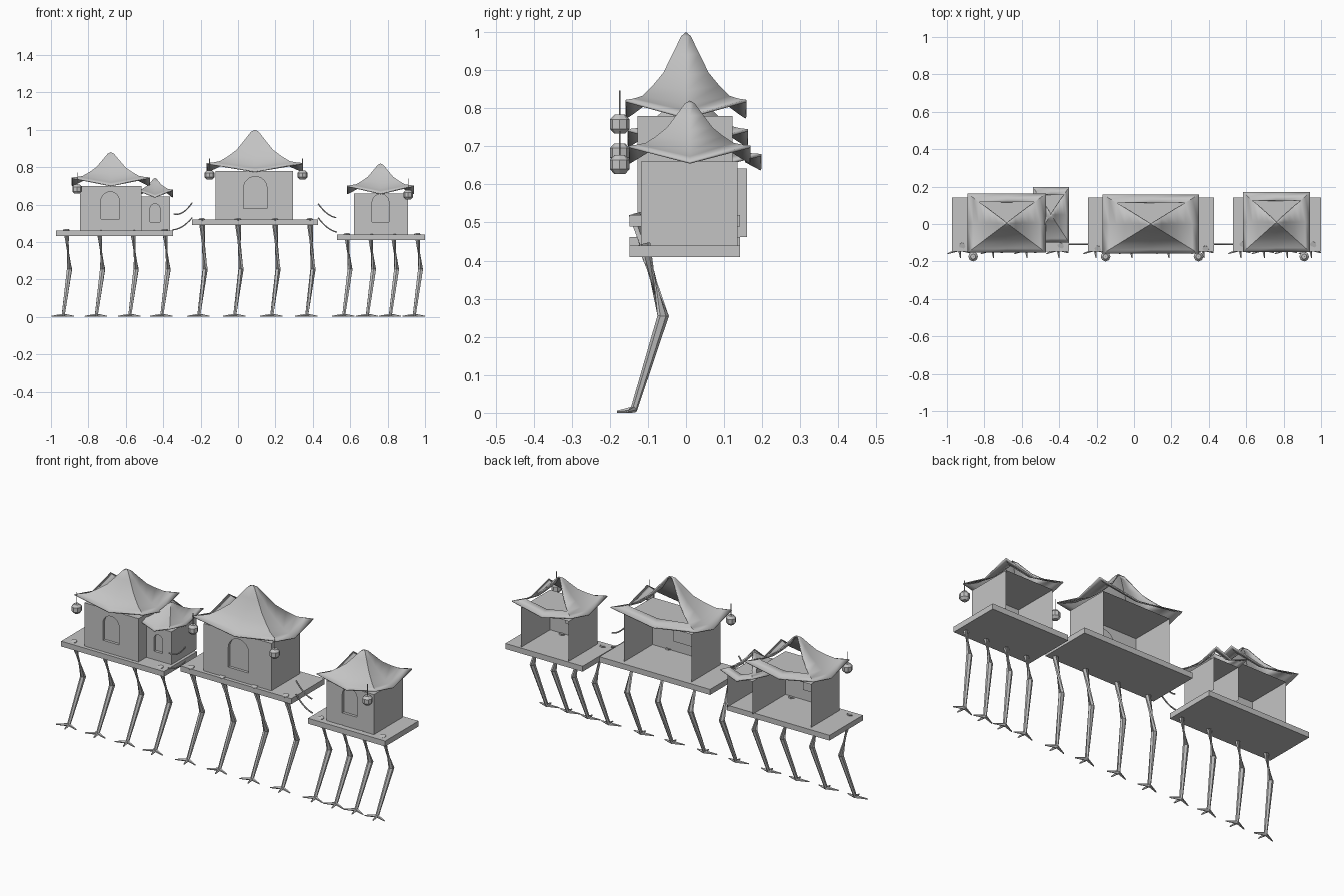
import bpy, bmesh, math
from mathutils import Vector

cube = bpy.data.objects.get("Cube")
if cube:
    bpy.data.objects.remove(cube, do_unlink=True)

grey = bpy.data.materials.new("plain_grey")
grey.use_nodes = True
tone = (0.55, 0.55, 0.55, 1)
grey.diffuse_color = tone
grey.node_tree.nodes["Principled BSDF"].inputs["Base Color"].default_value = tone


def finish(name, bm, smooth=None, recalc=True):
    """Turn a bmesh into a named object."""
    if recalc:
        bmesh.ops.recalc_face_normals(bm, faces=bm.faces[:])
    mesh = bpy.data.meshes.new(name)
    bm.to_mesh(mesh)
    bm.free()
    mesh.materials.append(grey)
    ob = bpy.data.objects.new(name, mesh)
    bpy.context.collection.objects.link(ob)
    if smooth:
        bpy.ops.object.select_all(action='DESELECT')
        ob.select_set(True)
        bpy.context.view_layer.objects.active = ob
        bpy.ops.object.shade_smooth_by_angle(angle=math.radians(smooth))
    return ob


def add_tube(bm, points, radii, sides=6):
    """Loft a tapered tube through the points."""
    pts = [Vector(p) for p in points]
    rings = []
    for i, p in enumerate(pts):
        along = pts[min(i + 1, len(pts) - 1)] - pts[max(i - 1, 0)]
        turn = along.to_track_quat('Z', 'Y')
        ring = []
        for k in range(sides):
            a = math.tau * k / sides
            ring.append(bm.verts.new(p + turn @ Vector((math.cos(a), math.sin(a), 0)) * radii[i]))
        rings.append(ring)
    for low, high in zip(rings, rings[1:]):
        for k in range(sides):
            m = (k + 1) % sides
            bm.faces.new((low[k], low[m], high[m], high[k]))
    bm.faces.new(rings[0][::-1])
    bm.faces.new(rings[-1])


def platform(name, x0, x1, z0, z1):
    bm = bmesh.new()
    bmesh.ops.create_cube(bm, size=1)
    for v in bm.verts:
        v.co = (x0 if v.co.x < 0 else x1, -0.148 if v.co.y < 0 else 0.142,
                z0 if v.co.z < 0 else z1)
    finish(name, bm)


def house(name, x0, x1, y0, y1, z0, z1, window):
    """Open-backed room with an arched recess in the front wall."""
    wx0, wx1, wz0, wz1 = window
    r = (wx1 - wx0) / 2
    mid = (wx0 + wx1) / 2
    spring = wz1 - r
    bm = bmesh.new()

    def face(*pts):
        bm.faces.new([bm.verts.new(p) for p in pts])

    def front(*pts):
        face(*[(x, y0, z) for x, z in pts])

    arch = [(mid - r * math.cos(math.pi * k / 12), spring + r * math.sin(math.pi * k / 12))
            for k in range(13)]
    # front wall around the opening
    front((x0, z0), (wx0, z0), (wx0, z1), (x0, z1))
    front((wx1, z0), (x1, z0), (x1, z1), (wx1, z1))
    front((wx0, z0), (wx1, z0), (wx1, wz0), (wx0, wz0))
    for (ax, az), (bx, bz) in zip(arch, arch[1:]):
        front((ax, az), (bx, bz), (bx, z1), (ax, z1))
    # window reveal and its back panel
    outline = arch + [(wx1, wz0), (wx0, wz0)]
    deep = y0 + 0.015
    for (ax, az), (bx, bz) in zip(outline, outline[1:] + outline[:1]):
        face((ax, y0, az), (bx, y0, bz), (bx, deep, bz), (ax, deep, az))
    face(*[(x, deep, z) for x, z in outline])
    # side walls and ceiling
    for x in (x0, x1):
        face((x, y0, z0), (x, y1, z0), (x, y1, z1), (x, y0, z1))
    face((x0, y0, z1), (x1, y0, z1), (x1, y1, z1), (x0, y1, z1))
    bmesh.ops.remove_doubles(bm, verts=bm.verts[:], dist=0.0001)
    finish(name, bm)


# concave roof section: (distance from the peak, height), both as fractions
ROOF = [(1, 0), (0.86, 0.02), (0.72, 0.06), (0.55, 0.21), (0.375, 0.40),
        (0.22, 0.68), (0.08, 0.94)]
AROUND = [(-1, -1), (0, -1), (1, -1), (1, 0), (1, 1), (0, 1), (-1, 1), (-1, 0)]


def roof(name, cx, cy, hx, hy, corner, dip, peak):
    """Swept shell with raised corners, its upper back panel left open."""
    bm = bmesh.new()
    rings = []
    for r, h in ROOF:
        ring = []
        for ux, uy in AROUND:
            z = corner + (peak - corner) * h
            if ux * uy == 0:
                z -= dip * r * r
            ring.append(bm.verts.new((cx + ux * r * hx, cy + uy * r * hy, z)))
        rings.append(ring)
    top = bm.verts.new((cx, cy, peak))
    back = (4, 5)
    for i in range(len(rings)):
        for k in range(8):
            if i >= 2 and k in back:
                continue
            m = (k + 1) % 8
            if i + 1 < len(rings):
                bm.faces.new((rings[i][k], rings[i][m], rings[i + 1][m], rings[i + 1][k]))
            else:
                bm.faces.new((rings[i][k], rings[i][m], top))
    ob = finish(name, bm, smooth=35, recalc=False)
    shell = ob.modifiers.new("shell", 'SOLIDIFY')
    shell.thickness = 0.006
    shell.offset = -1


def leg(name, x, top):
    """Bent bird leg with three spread toes, x being the foot centre."""
    bm = bmesh.new()
    ankle = (x + 0.002, -0.136, 0.012)
    shift = 0.28 * (top - 0.26)
    add_tube(bm, [(x + 0.017, -0.06 - shift, top), (x + 0.035, -0.06, 0.255), ankle],
             [0.018, 0.015, 0.009])
    for dx, dy in ((-0.06, -0.022), (0.008, -0.045), (0.058, -0.018)):
        add_tube(bm, [ankle[:2] + (0.009,), (x + dx, -0.136 + dy, 0.003)], [0.009, 0.003], 5)
    finish(name, bm)


def lantern(name, x, z):
    bm = bmesh.new()
    y = -0.174
    add_tube(bm, [(x, y, z + h) for h in (-0.025, -0.012, 0.012, 0.025)],
             [0.014, 0.026, 0.026, 0.014], 8)
    add_tube(bm, [(x, y, z + 0.02), (x, y, z + 0.088)], [0.002, 0.002], 5)
    finish(name, bm)


def rope(name, x0, z0, x1, z1, sag):
    """Hanging line between two platforms."""
    pts = []
    for k in range(9):
        t = k / 8
        pts.append((x0 + (x1 - x0) * t, -0.107, z0 + (z1 - z0) * t - 4 * sag * t * (1 - t)))
    bm = bmesh.new()
    add_tube(bm, pts, [0.004] * len(pts))
    finish(name, bm, smooth=40)


# platforms
platform("right_platform", -0.973, -0.348, 0.433, 0.462)
platform("middle_platform", -0.246, 0.428, 0.49, 0.52)
platform("left_platform", 0.53, 1.0, 0.41, 0.44)

# houses
house("right_house", -0.845, -0.516, -0.128, 0.122, 0.462, 0.70, (-0.733, -0.634, 0.524, 0.668))
house("annex_house", -0.516, -0.364, -0.06, 0.16, 0.462, 0.642, (-0.47, -0.417, 0.508, 0.604))
house("middle_house", -0.12, 0.293, -0.128, 0.122, 0.52, 0.78, (0.03, 0.155, 0.58, 0.75))
house("left_house", 0.62, 0.91, -0.118, 0.135, 0.44, 0.66, (0.717, 0.807, 0.508, 0.668 - 0.012))

# roofs
roof("right_roof", -0.68, 0.005, 0.209, 0.158, 0.745, 0.042, 0.88)
roof("annex_roof", -0.444, 0.05, 0.096, 0.148, 0.68, 0.038, 0.742)
roof("middle_roof", 0.09, 0.0, 0.258, 0.159, 0.822, 0.044, 1.0)
roof("left_roof", 0.762, 0.01, 0.179, 0.16, 0.702, 0.042, 0.82)

# legs
for side, top, feet in (("right", 0.465, (-0.936, -0.759, -0.58, -0.409)),
                        ("middle", 0.523, (-0.211, -0.019, 0.179, 0.366)),
                        ("left", 0.443, (0.564, 0.69, 0.813, 0.941))):
    for n, x in enumerate(feet):
        leg(f"{side}_leg_{n + 1}", x, top)

# lanterns
for n, (x, z) in enumerate(((-0.86, 0.683), (-0.152, 0.758), (0.345, 0.758), (0.91, 0.652))):
    lantern(f"lantern_{n + 1}", x, z)

# ropes
rope("right_upper_rope", -0.345, 0.55, -0.245, 0.61, 0.022)
rope("right_lower_rope", -0.35, 0.465, -0.245, 0.53, 0.015)
rope("left_upper_rope", 0.428, 0.605, 0.525, 0.53, 0.015)
rope("left_lower_rope", 0.428, 0.53, 0.53, 0.453, 0.015)
